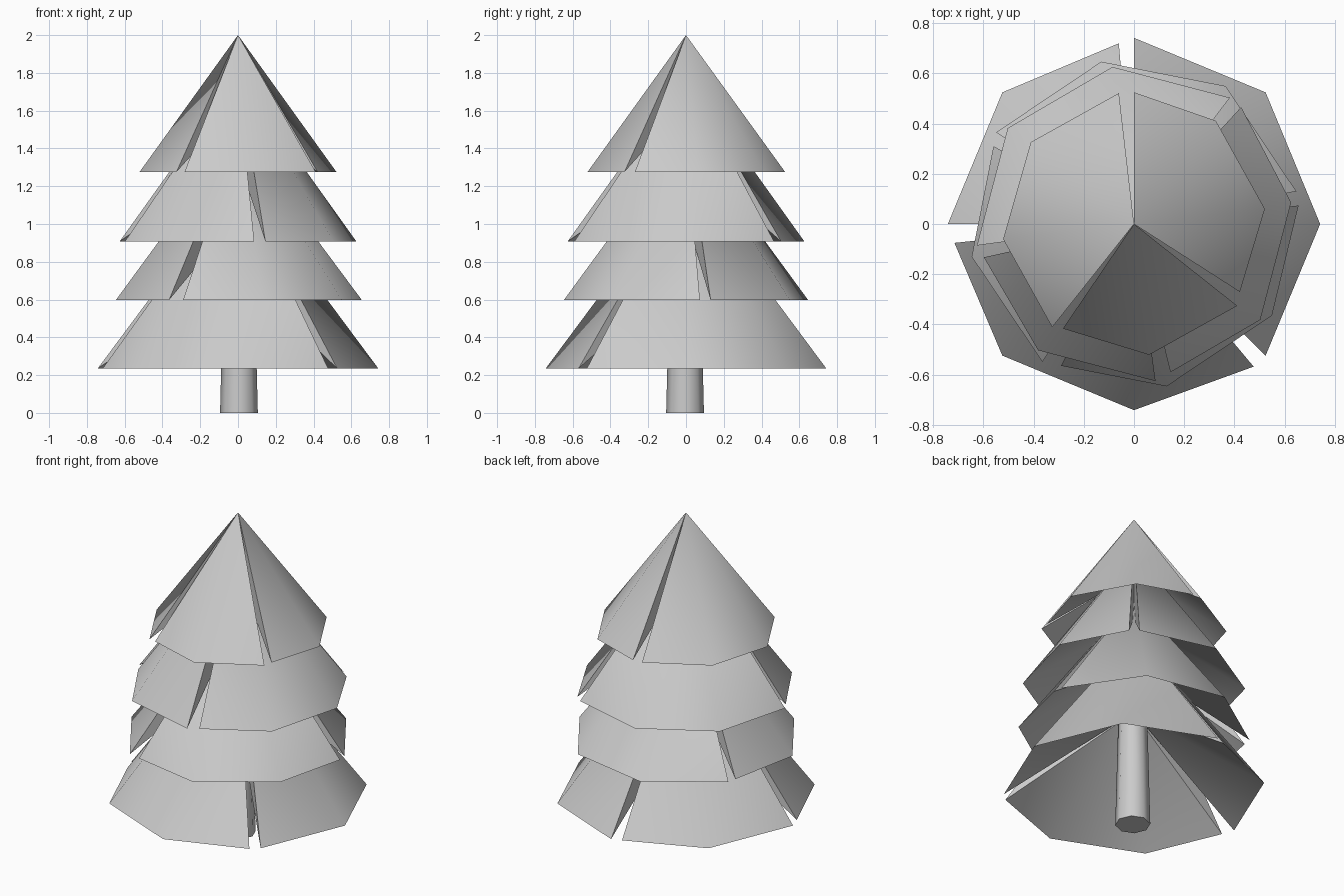
import bpy, bmesh
from math import radians, cos, sin

if "Cube" in bpy.data.objects:
    bpy.data.objects.remove(bpy.data.objects["Cube"])


def tier(name, rim_z, apex_z, radius, turn, splits):
    """Eight-sided hollow cone whose rim is split by narrow wedge slits.
    splits: rim index -> (angle shift of the ripped corner, radius factor)."""
    bm = bmesh.new()
    apex_co = (0, 0, apex_z)
    inner_co = (0, 0, (apex_z + rim_z) / 2)

    def rim(angle, r):
        a = radians(angle)
        return (r * cos(a), r * sin(a), rim_z)

    # each rim corner has an arriving and a leaving point, which differ at a slit
    before, after = [], []
    for i in range(8):
        ang = turn + 45 * i
        b = a = rim(ang, radius)
        if i in splits:
            shift, k = splits[i]
            w = rim(ang + shift, radius * k)
            if shift > 0:
                a = w
            else:
                b = w
        before.append(b)
        after.append(a)

    def fan(tip, flip):
        """Smooth slope around one shared tip, kept apart at the slits."""
        t = bm.verts.new(tip)
        va = [bm.verts.new(p) for p in after]
        vb = [bm.verts.new(before[i]) if i in splits else va[i] for i in range(8)]
        for i in range(8):
            tri = [t, va[i], vb[(i + 1) % 8]]
            bm.faces.new(tri[::-1] if flip else tri).smooth = True

    fan(apex_co, False)      # outer slope
    fan(inner_co, True)      # hollow underside
    for i in splits:         # flat slit walls
        for tri in ((apex_co, inner_co, after[i]), (apex_co, before[i], inner_co)):
            bm.faces.new([bm.verts.new(p) for p in tri])

    me = bpy.data.meshes.new(name)
    bm.to_mesh(me)
    bm.free()
    bpy.context.collection.objects.link(bpy.data.objects.new(name, me))


# Foliage tiers, bottom to top
tier("branch_tier_1", 0.236, 1.235, 0.742, 0,
     {2: (4.8, 0.974), 4: (6, 0.97), 7: (-5, 1.0)})
tier("branch_tier_2", 0.597, 1.48, 0.66, 11.4,
     {0: (-5, 1.0), 3: (4.6, 0.97), 5: (6.4, 0.963)})
tier("branch_tier_3", 0.908, 1.785, 0.632, 7.8,
     {1: (-5.3, 1.0), 4: (4.7, 0.97), 6: (6, 0.963)})
tier("branch_tier_4", 1.275, 2.0, 0.525, 6.6,
     {2: (-6.6, 1.0), 5: (4.2, 0.96), 7: (5.7, 0.955)})

# Trunk, slightly tapered, running up into the lowest tier
bpy.ops.mesh.primitive_cone_add(vertices=8, radius1=0.1, radius2=0.082,
                                depth=0.72, location=(0.005, -0.005, 0.36))
trunk = bpy.context.object
trunk.name = "trunk"
bpy.ops.object.shade_smooth_by_angle(angle=radians(50))
